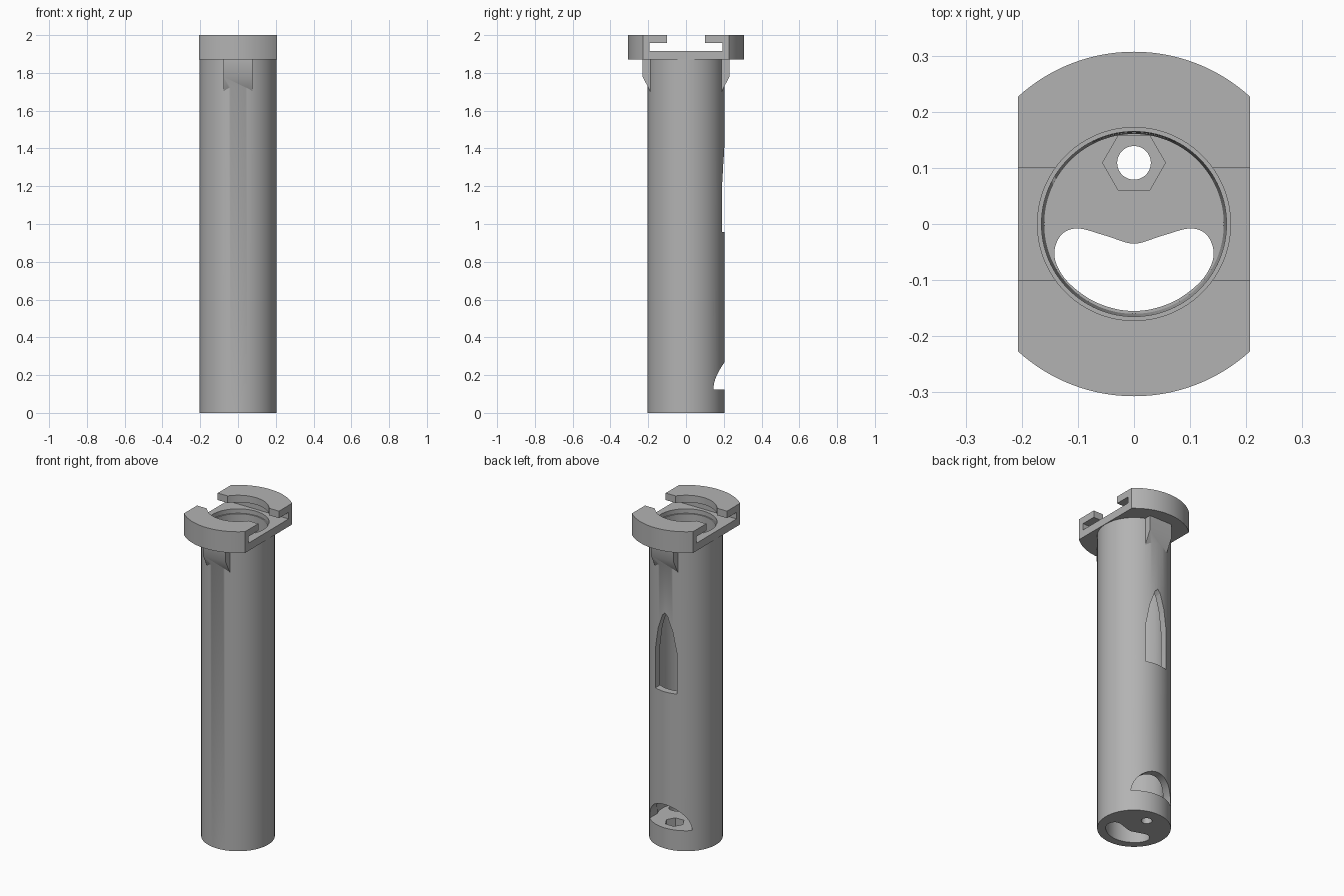
import bpy, bmesh
from math import sin, cos, pi, asin
from mathutils import Vector, Matrix

cube = bpy.data.objects.get("Cube")
if cube:
    bpy.data.objects.remove(cube, do_unlink=True)

grey = bpy.data.materials.new("plain grey")
grey.use_nodes = True
COLOUR = (0.45, 0.45, 0.45, 1)
grey.diffuse_color = COLOUR
grey.node_tree.nodes["Principled BSDF"].inputs["Base Color"].default_value = COLOUR


def add_object(name, bm):
    bmesh.ops.recalc_face_normals(bm, faces=bm.faces)
    mesh = bpy.data.meshes.new(name)
    bm.to_mesh(mesh)
    bm.free()
    mesh.materials.append(grey)
    obj = bpy.data.objects.new(name, mesh)
    bpy.context.collection.objects.link(obj)
    return obj


def prism(name, outline, axis, low, high):
    """Extrude a flat outline along x, y or z."""
    place = {"x": lambda a, b: (low, a, b),
             "y": lambda a, b: (a, low, b),
             "z": lambda a, b: (a, b, low)}[axis]
    bm = bmesh.new()
    face = bm.faces.new([bm.verts.new(place(a, b)) for a, b in outline])
    moved = bmesh.ops.extrude_face_region(bm, geom=[face])["geom"]
    shift = Vector([(high - low) * (axis == k) for k in "xyz"])
    bmesh.ops.translate(bm, vec=shift,
                        verts=[v for v in moved if isinstance(v, bmesh.types.BMVert)])
    return add_object(name, bm)


def cylinder(name, r_low, r_high, low, high, y=0, sides=128):
    bm = bmesh.new()
    bmesh.ops.create_cone(bm, cap_ends=True, segments=sides, radius1=r_low,
                          radius2=r_high, depth=high - low,
                          matrix=Matrix.Translation((0, y, (low + high) / 2)))
    return add_object(name, bm)


def arc(radius, start, end, steps, a0=0, b0=0):
    angles = [start + (end - start) * i / steps for i in range(steps + 1)]
    return [(a0 + radius * cos(t), b0 + radius * sin(t)) for t in angles]


def mirrored(half):
    """Close a half outline whose ends lie on the centre line."""
    return half + [(-a, b) for a, b in reversed(half) if a > 1e-6]


def smooth_loop(points, steps=8):
    """Catmull-Rom curve through a closed set of points."""
    result = []
    n = len(points)
    for i in range(n):
        p, q, r, s = [Vector(points[(i + k) % n]) for k in (-1, 0, 1, 2)]
        for j in range(steps):
            t = j / steps
            v = 0.5 * (2 * q + (r - p) * t + (2 * p - 5 * q + 4 * r - s) * t ** 2
                       + (3 * q - p - 3 * r + s) * t ** 3)
            result.append((v.x, v.y))
    return result


def combine(target, tool, operation):
    mod = target.modifiers.new("combine", "BOOLEAN")
    mod.operation = operation
    mod.solver = "EXACT"
    mod.object = tool
    bpy.context.view_layer.objects.active = target
    bpy.ops.object.modifier_apply(modifier=mod.name)
    bpy.data.objects.remove(tool, do_unlink=True)


# Tube body, with a round flange trimmed flat on both sides
body = cylinder("tube_body", 0.204, 0.204, 0, 1.93)
half = asin(0.207 / 0.307)
rim = (arc(0.307, pi / 2 - half, pi / 2 + half, 32)
       + arc(0.307, 1.5 * pi - half, 1.5 * pi + half, 32))
combine(body, prism("flange", rim, "z", 1.87, 2), "UNION")

# Tapered support lugs under the flange, front and back
for side in (-1, 1):
    lug = [(0.16, 1.9), (0.23, 1.9), (0.23, 1.78), (0.188, 1.70), (0.16, 1.70)]
    combine(body, prism("lug", [(side * a, b) for a, b in lug], "x", -0.077, 0.077), "UNION")

# Bore and the wider recess at its mouth
cuts = [cylinder("bore", 0.16, 0.165, 0.125, 1.95),
        cylinder("mouth", 0.172, 0.172, 1.89, 2.1)]

# T-shaped slide channel across the flange
channel = mirrored([(0, 1.917), (0.193, 1.917), (0.193, 1.957), (0.1, 1.957), (0.1, 2.1)])
cuts.append(prism("channel", channel, "x", -0.4, 0.4))

# Pointed window in the back wall
window = mirrored([(0, 0.957), (0.073, 0.957), (0.073, 1.2), (0.05, 1.33),
                   (0.018, 1.42), (0, 1.44)])
cuts.append(prism("window", window, "y", 0.05, 0.4))

# Arched access opening above the floor
cuts.append(prism("access_arch", arc(0.143, 0, pi, 40, 0, 0.125), "y", 0.05, 0.4))

# Curved passage, nut pocket and screw hole through the floor
bean = mirrored([(0, -0.035), (0.05, -0.021), (0.1, -0.008), (0.13, -0.02), (0.142, -0.055),
                 (0.125, -0.095), (0.085, -0.13), (0.042, -0.149), (0, -0.155)])
cuts.append(prism("passage", smooth_loop(bean), "z", -0.1, 0.14))
cuts.append(prism("nut_pocket", arc(0.056, 0, pi * 5 / 3, 5, 0, 0.109), "z", 0.075, 0.14))
cuts.append(cylinder("screw_hole", 0.03, 0.03, -0.1, 0.14, 0.109, 48))

for cut in cuts:
    combine(body, cut, "DIFFERENCE")

# Smooth shading with crisp edges
bpy.ops.object.select_all(action="DESELECT")
body.select_set(True)
bpy.context.view_layer.objects.active = body
bpy.ops.object.shade_smooth_by_angle(angle=pi / 6)
